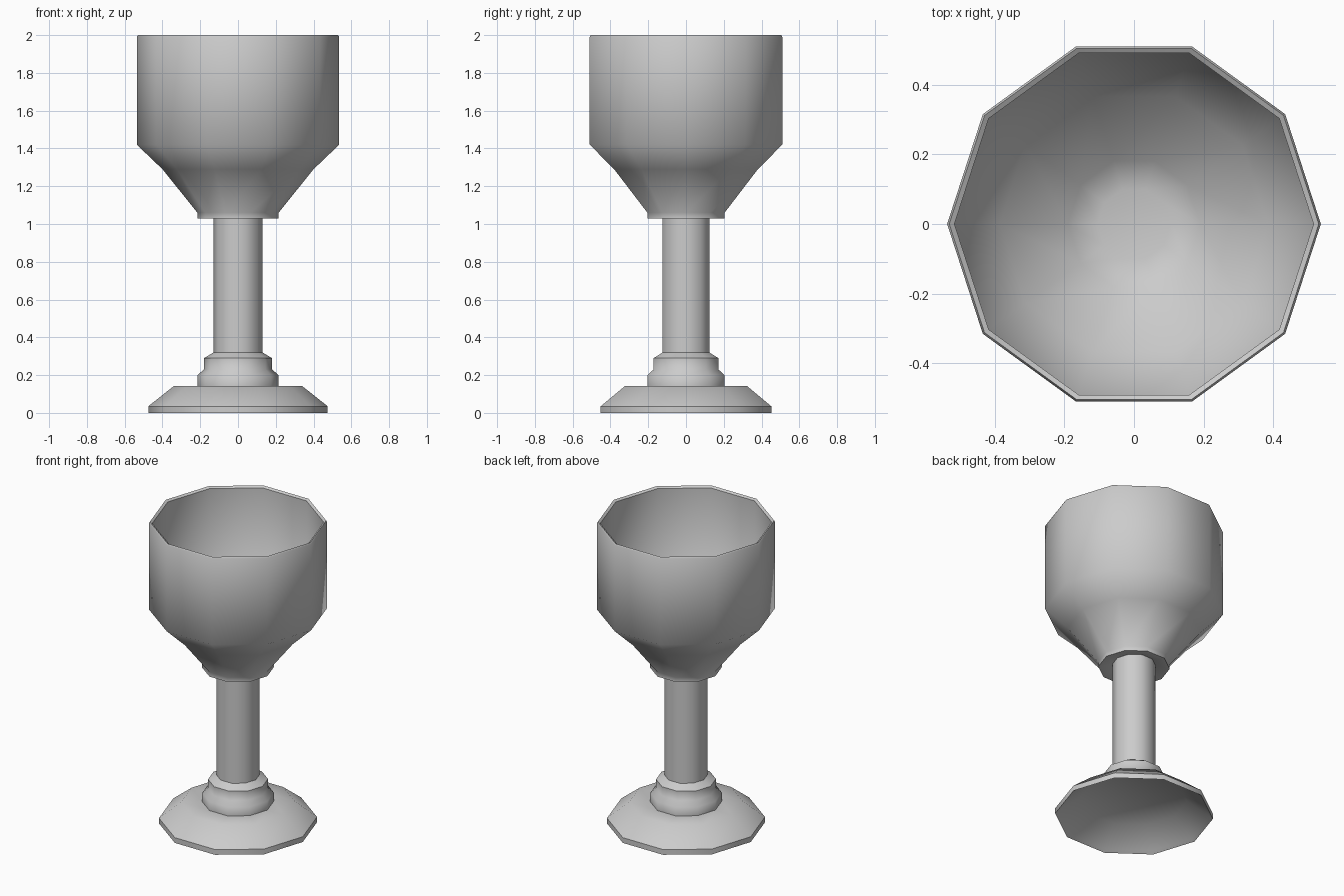
import bpy, bmesh, math

if "Cube" in bpy.data.objects:
    bpy.data.objects.remove(bpy.data.objects["Cube"])

SIDES = 10


def lathe(name, profile):
    """Revolve an (r, z) profile into a ten-sided body; r = 0 ends are closed with a fan."""
    bm = bmesh.new()
    rings = []
    for r, z in profile:
        if r == 0:
            rings.append([bm.verts.new((0, 0, z))] * SIDES)
        else:
            rings.append([bm.verts.new((r * math.cos(math.tau * i / SIDES),
                                        r * math.sin(math.tau * i / SIDES), z))
                          for i in range(SIDES)])
    for a, b in zip(rings, rings[1:]):
        for i in range(SIDES):
            j = (i + 1) % SIDES
            bm.faces.new(dict.fromkeys((a[i], a[j], b[j], b[i])))
    bmesh.ops.recalc_face_normals(bm, faces=bm.faces)
    mesh = bpy.data.meshes.new(name)
    bm.to_mesh(mesh)
    bm.free()
    obj = bpy.data.objects.new(name, mesh)
    bpy.context.collection.objects.link(obj)
    bpy.ops.object.select_all(action='DESELECT')
    obj.select_set(True)
    bpy.context.view_layer.objects.active = obj
    bpy.ops.object.shade_smooth_by_angle(angle=math.radians(50))
    return obj


# One continuous profile, from the hollow underside up to the cup's inner floor
foot = [(0, 0.12), (0.32, 0.12), (0.455, 0.015), (0.475, 0.0),
        (0.475, 0.035), (0.34, 0.142)]
stem = [(0.215, 0.142), (0.215, 0.2), (0.18, 0.23), (0.18, 0.29),
        (0.13, 0.32), (0.13, 1.05)]
bowl_outside = [(0.195, 1.03), (0.215, 1.03), (0.215, 1.06), (0.40, 1.29),
                (0.536, 1.42), (0.536, 1.99), (0.53, 2.0)]
bowl_inside = [(0.515, 1.99), (0.515, 1.43), (0.385, 1.305), (0.19, 1.07),
               (0.105, 1.05), (0, 1.05)]

lathe("goblet", foot + stem + bowl_outside + bowl_inside)
